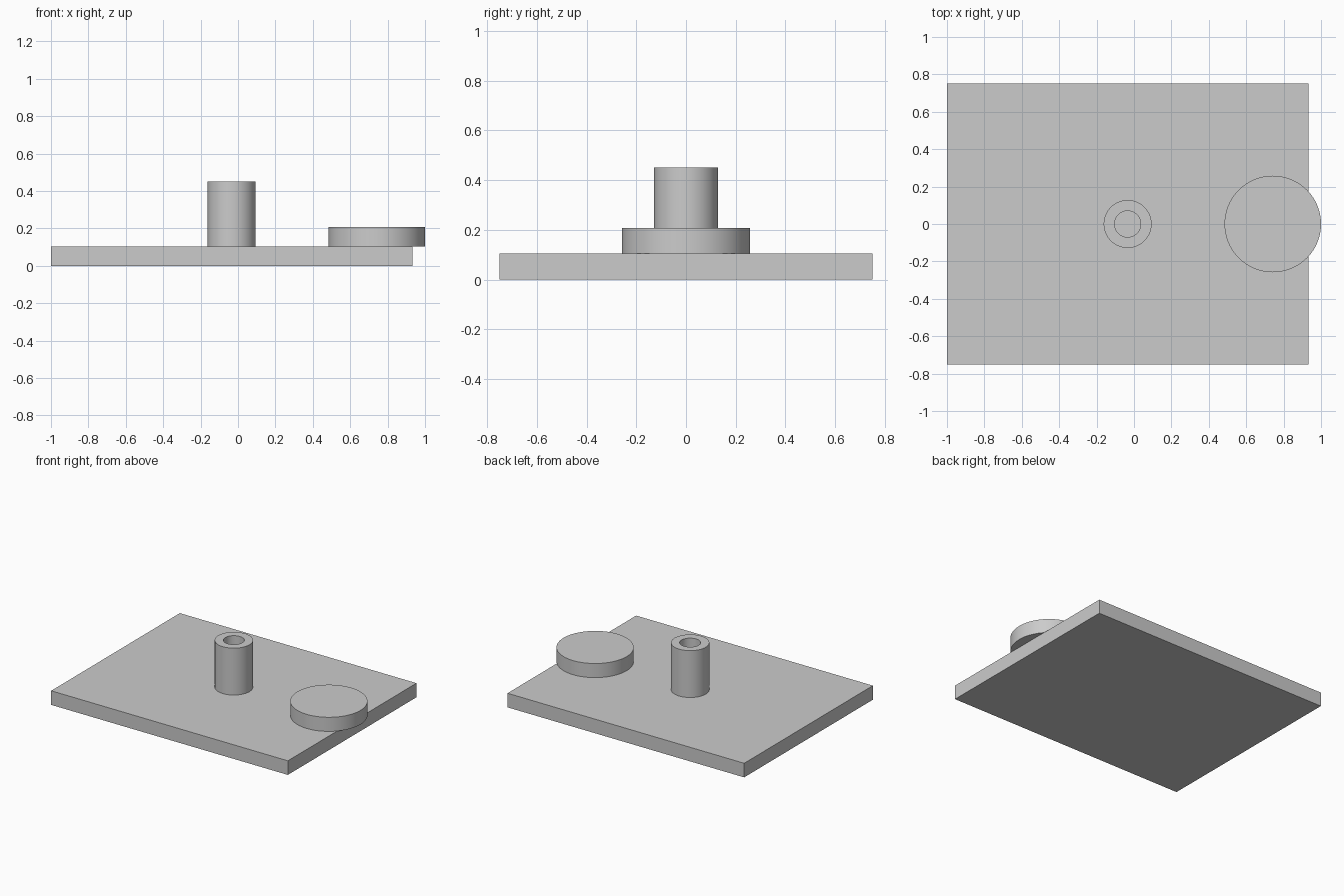
import bpy, bmesh, math
from mathutils import Matrix, Vector

default = bpy.data.objects.get("Cube")
if default:
    bpy.data.objects.remove(default, do_unlink=True)

grey = bpy.data.materials.new("plain_grey")
grey.use_nodes = True
colour = (0.6, 0.6, 0.6, 1)
grey.diffuse_color = colour
grey.node_tree.nodes["Principled BSDF"].inputs["Base Color"].default_value = colour

PLATE_TOP = 0.104
PLATE_X = -0.034


def finish(bm, name, location):
    """Turn a bmesh into a shaded, coloured object."""
    bmesh.ops.recalc_face_normals(bm, faces=bm.faces)
    mesh = bpy.data.meshes.new(name)
    bm.to_mesh(mesh)
    bm.free()
    mesh.materials.append(grey)
    obj = bpy.data.objects.new(name, mesh)
    obj.location = location
    bpy.context.collection.objects.link(obj)
    bpy.ops.object.select_all(action='DESELECT')
    obj.select_set(True)
    bpy.context.view_layer.objects.active = obj
    bpy.ops.object.shade_smooth_by_angle(angle=math.radians(30))
    return obj


def lathe(name, profile, location, closed=False, steps=96):
    """Revolve (radius, height) points around the vertical axis."""
    bm = bmesh.new()
    verts = [bm.verts.new((r, 0, z)) for r, z in profile]
    edges = [bm.edges.new(pair) for pair in zip(verts, verts[1:])]
    if closed:
        edges.append(bm.edges.new((verts[-1], verts[0])))
    bmesh.ops.spin(bm, geom=verts + edges, cent=(0, 0, 0), axis=(0, 0, 1),
                   angle=math.tau, steps=steps, use_merge=True)
    bmesh.ops.remove_doubles(bm, verts=bm.verts, dist=1e-5)
    return finish(bm, name, location)


# Flat rectangular base
bm = bmesh.new()
bmesh.ops.create_cube(bm, size=1, matrix=Matrix.Diagonal((1.932, 1.5, PLATE_TOP, 1)))
finish(bm, "base_plate", Vector((PLATE_X, 0, PLATE_TOP / 2)))

# Upright hollow post, open down to the plate
lathe("hollow_post", [(0.07, 0), (0.128, 0), (0.128, 0.346), (0.07, 0.346)],
      (PLATE_X, 0, PLATE_TOP), closed=True)

# Round disc overhanging the left edge
lathe("round_disc", [(0, 0), (0.258, 0), (0.258, 0.104), (0, 0.104)],
      (0.742, 0, PLATE_TOP))
